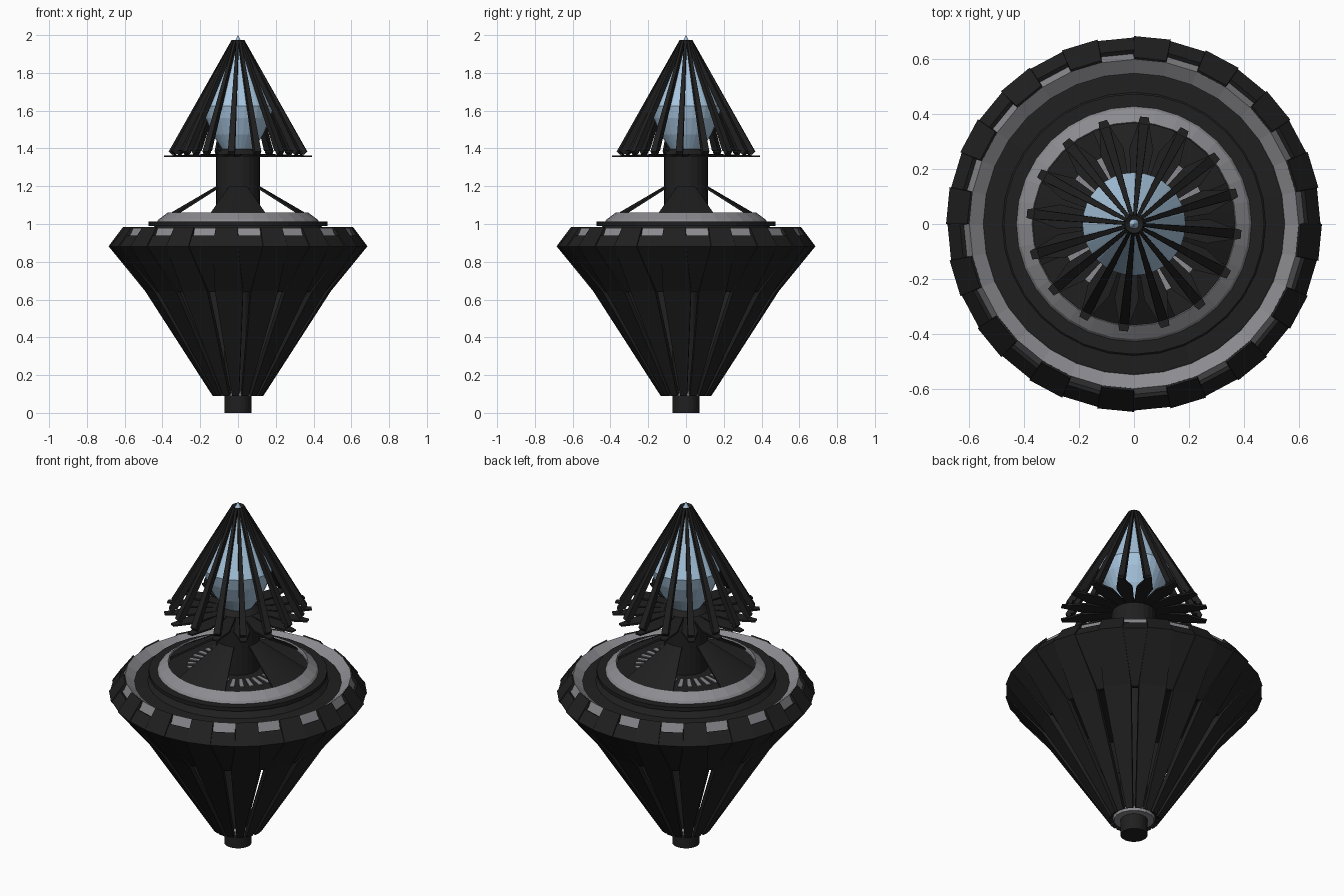
import bpy, bmesh, math
from mathutils import Vector

if "Cube" in bpy.data.objects:
    bpy.data.objects.remove(bpy.data.objects["Cube"])

N = 16
OFF = math.radians(-5.625)      # ribs sit a quarter step off the axes


def material(name, rgb):
    m = bpy.data.materials.new(name)
    m.diffuse_color = (*rgb, 1)
    m.use_nodes = True
    m.node_tree.nodes["Principled BSDF"].inputs["Base Color"].default_value = m.diffuse_color
    return m


DARK = material("dark_metal", (0.014, 0.014, 0.014))
GREY = material("grey_metal", (0.26, 0.26, 0.28))
BLUE = material("pale_blue_crystal", (0.38, 0.55, 0.72))


def finish(bm, name, mat):
    bmesh.ops.remove_doubles(bm, verts=bm.verts, dist=1e-5)
    bmesh.ops.recalc_face_normals(bm, faces=bm.faces)
    me = bpy.data.meshes.new(name)
    bm.to_mesh(me)
    bm.free()
    me.materials.append(mat)
    ob = bpy.data.objects.new(name, me)
    bpy.context.collection.objects.link(ob)
    return ob


def lathe(name, profile, sides, mat, closed=False, start=0.0):
    """Spin (radius, z) points around the z axis."""
    bm = bmesh.new()
    rings = [[bm.verts.new((r * math.cos(start + math.tau * i / sides),
                            r * math.sin(start + math.tau * i / sides), z))
              for i in range(sides)] for r, z in profile]
    pairs = list(zip(rings, rings[1:]))
    if closed:
        pairs.append((rings[-1], rings[0]))
    for a, b in pairs:
        for i in range(sides):
            j = (i + 1) % sides
            bm.faces.new((a[i], a[j], b[j], b[i]))
    return finish(bm, name, mat)


def radial_bars(name, path, mat, count=N, start=OFF):
    """Bars following (radius, z, width, thickness); thickness goes inward/down."""
    bm = bmesh.new()
    for k in range(count):
        a = start + math.tau * k / count
        out = Vector((math.cos(a), math.sin(a), 0))
        side = Vector((-math.sin(a), math.cos(a), 0))
        rows = []
        for i, (r, z, w, t) in enumerate(path):
            p, q = path[max(i - 1, 0)], path[min(i + 1, len(path) - 1)]
            d = Vector((q[0] - p[0], q[1] - p[1])).normalized()
            nr, nz = -d.y, d.x      # inward normal of the path
            rows.append([bm.verts.new(out * (r + nr * u * t) + side * (s * w / 2)
                                      + Vector((0, 0, z + nz * u * t)))
                         for s, u in ((-1, 0), (1, 0), (1, 1), (-1, 1))])
        for a0, b0 in zip(rows, rows[1:]):
            for i in range(4):
                j = (i + 1) % 4
                bm.faces.new((a0[i], a0[j], b0[j], b0[i]))
        bm.faces.new(rows[0])
        bm.faces.new(rows[-1])
    return finish(bm, name, mat)


def braces(name, mat, spread=0.42, steps=6):
    """Four fan-shaped plates leaning from the inner ring onto the shaft."""
    bm = bmesh.new()
    for k in range(4):
        rows = []
        for i in range(steps + 1):
            u = 2 * i / steps - 1
            a = k * math.pi / 2 + u * spread
            rows.append([bm.verts.new((r * math.cos(a), r * math.sin(a), z))
                         for r, z in ((0.11, 1.203), (0.375, 1.048),
                                      (0.375, 1.036), (0.11, 1.19))])
        for p, q in zip(rows, rows[1:]):
            for i in range(4):
                j = (i + 1) % 4
                bm.faces.new((p[i], p[j], q[j], q[i]))
        bm.faces.new(rows[0])
        bm.faces.new(rows[-1])
    return finish(bm, name, mat)


HALF = math.pi / 32

# Central pole and its foot
lathe("foot_pole", [(0, 0), (0.072, 0), (0.072, 0.9), (0, 0.9)], 24, DARK)
lathe("foot_collar", [(0.07, 0.09), (0.108, 0.09), (0.115, 0.115), (0.07, 0.115)],
      16, GREY, True, OFF)
lathe("shaft", [(0, 0.95), (0.117, 0.95), (0.117, 1.37), (0.08, 1.4), (0, 1.4)], 24, DARK)

# Lower body: ribs with gaps below, solid band above
radial_bars("body_ribs", [(0.133, 0.09, 0.036, 0.025), (0.487, 0.645, 0.15, 0.025),
                          (0.682, 0.882, 0.135, 0.02), (0.605, 0.985, 0.118, 0.02)], DARK)
lathe("body_band", [(0.478, 0.64), (0.68, 0.88), (0.635, 0.94), (0.60, 0.92), (0.455, 0.64)],
      32, DARK, True, OFF + HALF)

# Rim and deck
lathe("rim_ring", [(0.622, 0.93), (0.60, 0.98), (0.545, 0.94), (0.545, 0.92)],
      32, GREY, True, OFF + HALF)
lathe("deck", [(0, 0.9), (0.61, 0.9), (0.61, 0.925), (0.545, 0.945), (0.48, 0.95),
               (0.44, 0.99), (0, 0.99)], 32, DARK)
lathe("upper_disc", [(0, 0.99), (0.475, 0.99), (0.475, 1.012), (0, 1.012)], 32, DARK)
lathe("inner_ring", [(0.43, 1.01), (0.42, 1.025), (0.372, 1.06), (0.368, 1.05), (0.368, 1.01)],
      32, GREY, True, OFF + HALF)
lathe("inner_floor", [(0, 1.035), (0.37, 1.035)], 32, DARK)
radial_bars("floor_strips", [(0.27, 1.036, 0.026, -0.005), (0.17, 1.036, 0.018, -0.005)],
            GREY, 32)

# Four sloping braces against the shaft
braces("shaft_braces", DARK)

# Spire: floor spokes and leaning slats
radial_bars("spire_spokes", [(0.392, 1.362, 0.032, 0.008), (0.345, 1.364, 0.05, 0.010),
                             (0.275, 1.367, 0.088, 0.010), (0.10, 1.372, 0.04, 0.012)], DARK)
radial_bars("spire_slats", [(0.35, 1.366, 0.035, 0.02), (0.367, 1.385, 0.036, 0.03),
                            (0.355, 1.405, 0.035, 0.035), (0.033, 1.975, 0.012, 0.02)], DARK)

# Crystal
lathe("crystal", [(0, 2.0), (0.188, 1.625), (0.172, 1.56), (0.135, 1.475), (0.08, 1.39),
                  (0, 1.39)], 32, BLUE)
